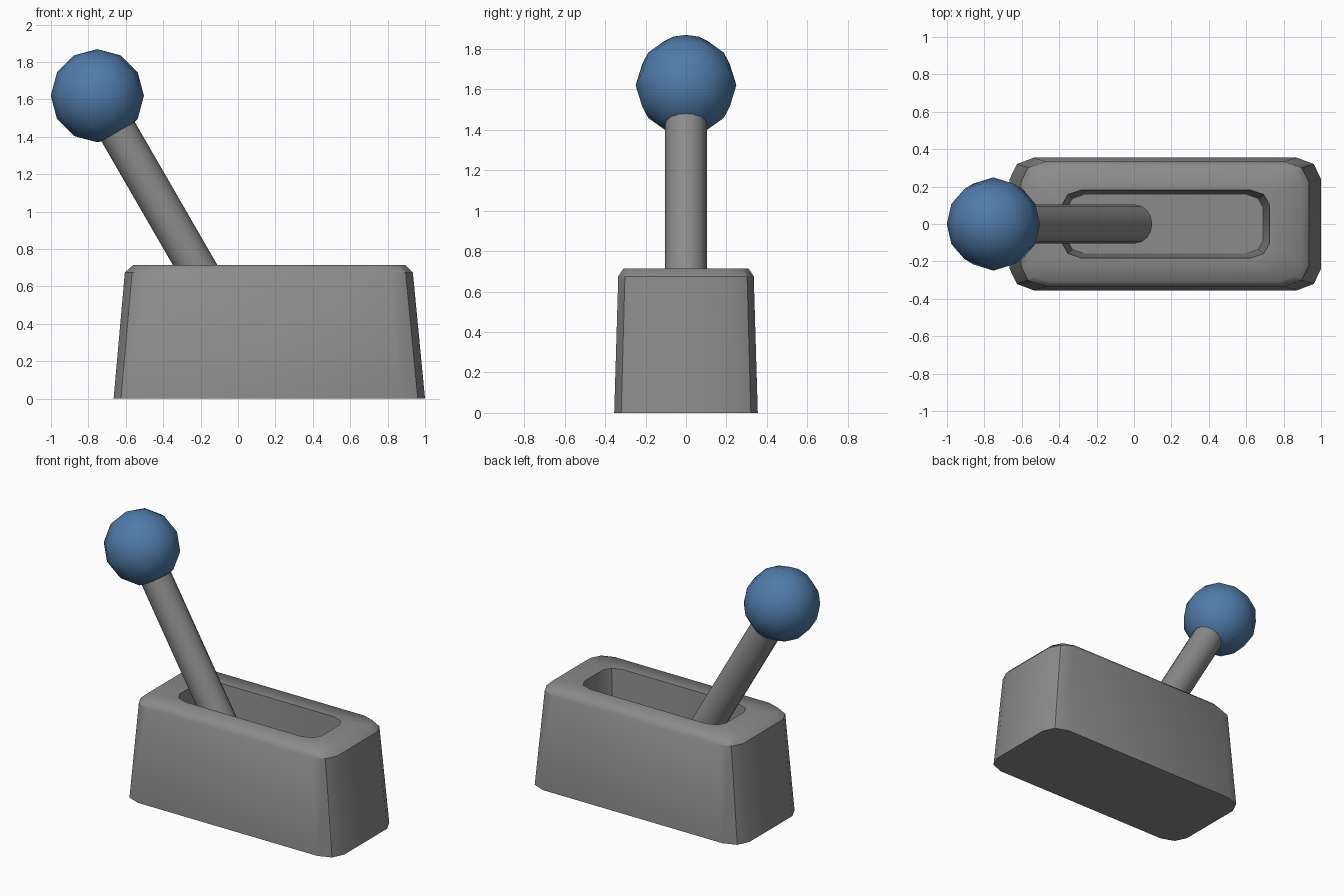
import bpy, bmesh, math
from mathutils import Vector

if "Cube" in bpy.data.objects:
    bpy.data.objects.remove(bpy.data.objects["Cube"])


def material(name, rgb):
    m = bpy.data.materials.new(name)
    m.diffuse_color = (*rgb, 1)
    m.use_nodes = True
    m.node_tree.nodes["Principled BSDF"].inputs["Base Color"].default_value = m.diffuse_color
    return m


grey = material("grey", (0.26, 0.26, 0.26))
blue = material("blue", (0.08, 0.2, 0.4))


def finish(bm, name, mat):
    bmesh.ops.recalc_face_normals(bm, faces=bm.faces)
    for f in bm.faces:
        f.smooth = True
    me = bpy.data.meshes.new(name)
    bm.to_mesh(me)
    bm.free()
    me.materials.append(mat)
    ob = bpy.data.objects.new(name, me)
    bpy.context.collection.objects.link(ob)
    return ob


def outline(x0, x1, y, cx, cy, z):
    """Rectangle with two-facet corners, counter-clockwise from the right end."""
    mid, half = (x0 + x1) / 2, (x1 - x0) / 2
    corner = [(half, y - cy), (half - 0.3 * cx, y - 0.3 * cy), (half - cx, y)]
    pts = corner + [(-a, b) for a, b in reversed(corner)]
    pts += [(-a, -b) for a, b in pts]
    return [(mid + a, b, z) for a, b in pts]


# Housing: tapered block, bevelled shoulder, tapered slot sunk in the top
bm = bmesh.new()
sections = [
    outline(-0.665, 1.0, 0.355, 0.13, 0.115, 0.0),
    outline(-0.605, 0.935, 0.335, 0.13, 0.11, 0.675),
    outline(-0.56, 0.895, 0.308, 0.12, 0.10, 0.715),
    outline(-0.385, 0.725, 0.182, 0.105, 0.08, 0.715),
    outline(-0.355, 0.69, 0.157, 0.085, 0.07, 0.26),
]
rings = [[bm.verts.new(p) for p in s] for s in sections]
for a, b in zip(rings, rings[1:]):
    for i in range(12):
        j = (i + 1) % 12
        bm.faces.new((a[i], a[j], b[j], b[i]))
bm.faces.new(rings[0][::-1])
bm.faces.new(rings[-1])


def sharpen(v, w):
    bm.edges.get((v, w)).smooth = False


for i in range(12):
    j = (i + 1) % 12
    # Crisp base, slot rim and slot floor
    for k in (0, 3, 4):
        sharpen(rings[k][i], rings[k][j])
    # Crisp shoulder around both ends, crisp ridge down each corner
    if i not in (2, 8):
        sharpen(rings[1][i], rings[1][j])
    if i % 3 == 1:
        for k in (0, 1, 3):
            sharpen(rings[k][i], rings[k + 1][i])
finish(bm, "housing", grey)

# Lever tilted 30 degrees to the left, with its foot in the slot floor
TILT = math.radians(-30)
knob_centre = Vector((-0.752, 0, 1.62))
axis = Vector((math.sin(TILT), 0, math.cos(TILT)))
length = 1.52
bpy.ops.mesh.primitive_cylinder_add(
    vertices=16, radius=0.103, depth=length,
    location=knob_centre - axis * (length / 2), rotation=(0, TILT, 0))
lever = bpy.context.object
lever.name = "lever"
lever.data.materials.append(grey)
bpy.ops.object.shade_smooth_by_angle(angle=math.radians(35))

# Ball knob
bpy.ops.mesh.primitive_uv_sphere_add(
    segments=12, ring_count=6, radius=0.249,
    location=knob_centre, rotation=(0, TILT, 0))
knob = bpy.context.object
knob.name = "knob"
knob.data.materials.append(blue)
bpy.ops.object.shade_smooth()
